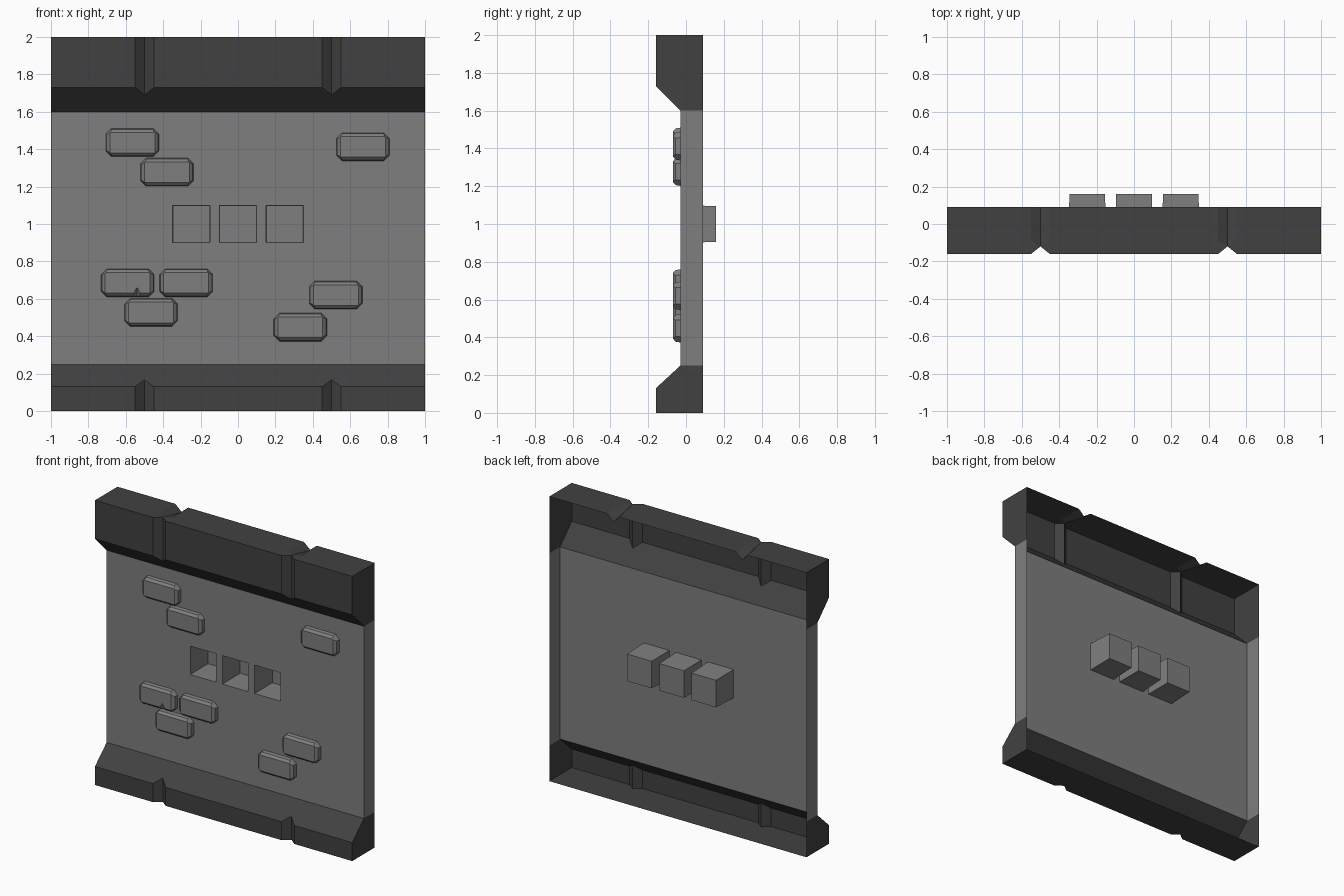
import bpy, bmesh

cube = bpy.data.objects.get("Cube")
if cube:
    bpy.data.objects.remove(cube, do_unlink=True)


def material(name, value):
    m = bpy.data.materials.new(name)
    m.use_nodes = True
    colour = (value, value, value, 1)
    m.diffuse_color = colour
    m.node_tree.nodes["Principled BSDF"].inputs["Base Color"].default_value = colour
    return m


light_grey = material("light grey", 0.21)
dark_grey = material("dark grey", 0.053)

BACK, WALL, FRONT, GROOVE = 0.09, -0.03, -0.16, -0.12
LOW, HIGH = 0.25, 1.6


def finish(bm, name, mat):
    bmesh.ops.remove_doubles(bm, verts=bm.verts, dist=0.0005)
    bmesh.ops.recalc_face_normals(bm, faces=bm.faces)
    mesh = bpy.data.meshes.new(name)
    bm.to_mesh(mesh)
    bm.free()
    mesh.materials.append(mat)
    ob = bpy.data.objects.new(name, mesh)
    bpy.context.collection.objects.link(ob)
    return ob


def face(bm, points):
    return bm.faces.new([bm.verts.new(p) for p in points])


def loft(bm, rings, closed):
    """Join matching rings of points with quads."""
    for a, b in zip(rings, rings[1:]):
        n = len(a)
        for i in range(n if closed else n - 1):
            j = (i + 1) % n
            face(bm, (a[i], a[j], b[j], b[i]))


# Beams: open-backed, with vertical V grooves
def beam(name, outer, corner, inner, notch):
    cut = corner + (inner - corner) * (GROOVE - FRONT) / (WALL - FRONT)
    plain = [(BACK, outer), (-0.09, outer), (FRONT, outer), (FRONT, corner), (WALL, inner)]
    groove = [(BACK, outer - notch), (GROOVE, outer), (GROOVE, outer), (GROOVE, cut), (WALL, inner)]
    bm = bmesh.new()
    rows = [(-1, plain)]
    for centre in (-0.5, 0.5):
        rows += [(centre - 0.05, plain), (centre, groove), (centre + 0.05, plain)]
    rows.append((1, plain))
    loft(bm, [[(x, y, z) for y, z in row] for x, row in rows], False)
    for x in (-1, 1):
        face(bm, [(x, y, z) for y, z in plain + [(BACK, inner)]])
    # weld collapsed groove corners into triangles
    bmesh.ops.remove_doubles(bm, verts=bm.verts, dist=0.0005)
    bmesh.ops.dissolve_degenerate(bm, edges=bm.edges, dist=0.0005)
    return finish(bm, name, dark_grey)


beam("upper_beam", 2.0, 1.73, HIGH, 0.045)
beam("lower_beam", 0.0, 0.13, LOW, 0.0)

# Wall panel with side returns and three square recesses
bm = bmesh.new()
xs = [-1, -0.35, -0.15, -0.1, 0.1, 0.15, 0.35, 1]
zs = [LOW, 0.9, 1.1, HIGH]


def rect(x0, x1, z0, z1, y):
    return [(x0, y, z0), (x1, y, z0), (x1, y, z1), (x0, y, z1)]


for i, (x0, x1) in enumerate(zip(xs, xs[1:])):
    for k, (z0, z1) in enumerate(zip(zs, zs[1:])):
        mouth = rect(x0, x1, z0, z1, WALL)
        if k == 1 and i % 2 == 1:
            t = 0.005
            end = rect(x0 + t, x1 - t, z0 + t, z1 - t, 0.16)
            loft(bm, [mouth, end], True)
            face(bm, end)
        else:
            face(bm, mouth)
for x in (-1, 1):
    for z0, z1 in zip(zs, zs[1:]):
        face(bm, [(x, WALL, z0), (x, BACK, z0), (x, BACK, z1), (x, WALL, z1)])
finish(bm, "wall_panel", light_grey)


# Raised bricks with clipped corners and bevelled fronts
def octagon(cx, cz, w, h, c, y):
    ring = []
    for sx, sz in ((1, 1), (-1, 1), (-1, -1), (1, -1)):
        pair = [(cx + sx * w, y, cz + sz * (h - c)), (cx + sx * (w - c), y, cz + sz * h)]
        ring += pair if sx == sz else pair[::-1]
    return ring


def brick(name, x, z):
    bm = bmesh.new()
    rings = [octagon(x, z, 0.142, 0.075, 0.03, WALL),
             octagon(x, z, 0.138, 0.071, 0.028, -0.055),
             octagon(x, z, 0.12, 0.055, 0.003, -0.07)]
    loft(bm, rings, True)
    face(bm, rings[0])
    face(bm, rings[-1])
    return finish(bm, name, light_grey)


spots = [(-0.565, 1.435), (-0.38, 1.277), (0.668, 1.412), (-0.277, 0.685),
         (-0.465, 0.527), (0.523, 0.62), (0.333, 0.448)]
for n, (x, z) in enumerate(spots):
    brick(f"brick_{n + 1}", x, z)

# Chipped brick: a small wedge is cut from its lower edge
chipped = brick("chipped_brick", -0.59, 0.685)
bm = bmesh.new()
mouth = [(-0.585, -0.085, 0.605), (-0.495, -0.085, 0.605), (-0.54, -0.085, 0.685)]
tip = (-0.54, -0.035, 0.605)
face(bm, mouth)
for i in range(3):
    face(bm, (mouth[i], mouth[(i + 1) % 3], tip))
cutter = finish(bm, "chip_cutter", light_grey)
cutter.hide_render = True
mod = chipped.modifiers.new("chip", 'BOOLEAN')
mod.operation = 'DIFFERENCE'
mod.object = cutter
bpy.context.view_layer.objects.active = chipped
bpy.ops.object.modifier_apply(modifier=mod.name)
bpy.data.objects.remove(cutter, do_unlink=True)
